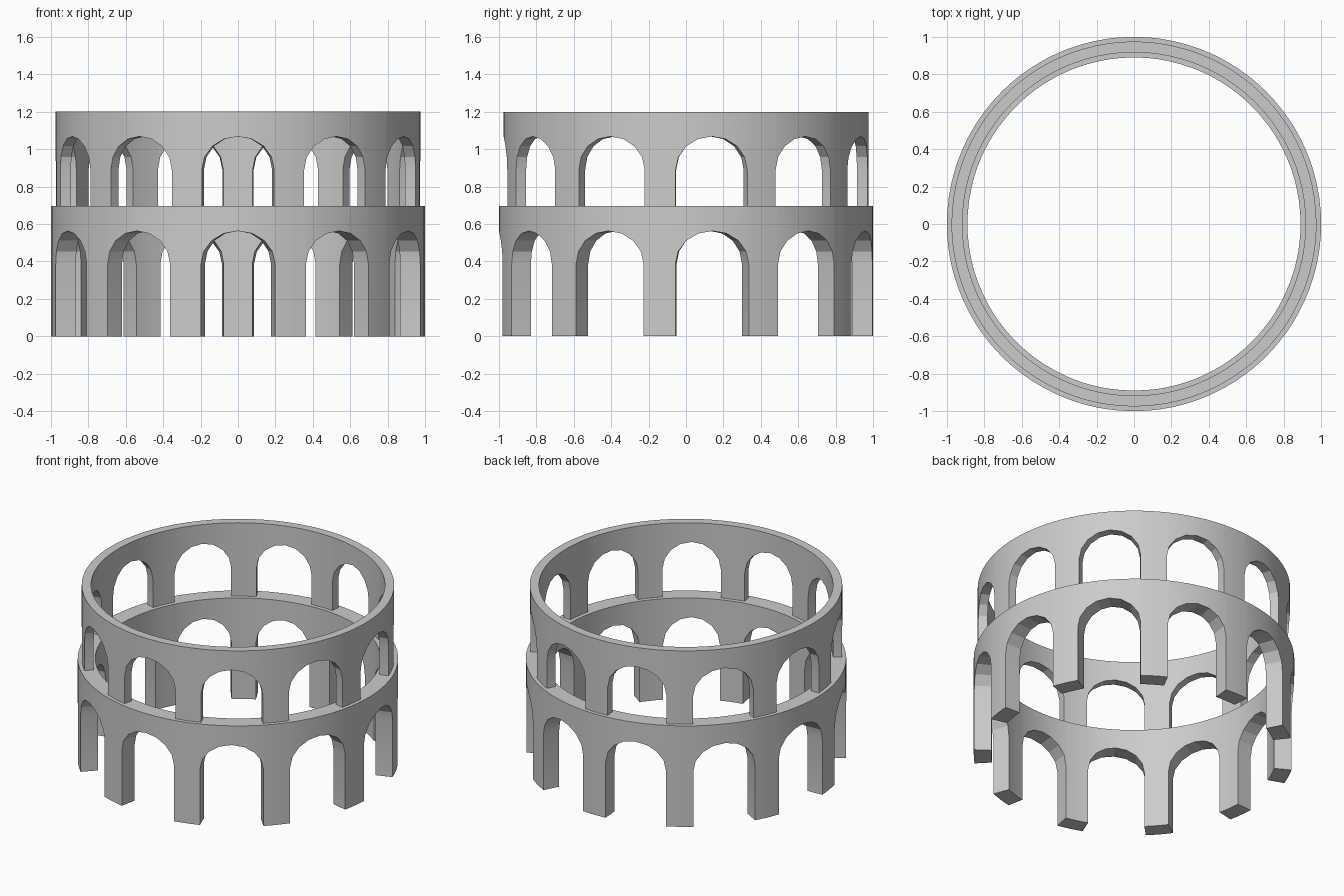
import bpy, bmesh
from math import sin, cos, pi, radians

if "Cube" in bpy.data.objects:
    bpy.data.objects.remove(bpy.data.objects["Cube"])

ARCHES = 11
PITCH = 2 * pi / ARCHES
HALF = PITCH / 2 * 0.7      # half the angular width of an opening
ARCH_SEGS = 8
PIER_SEGS = 3


def arcade(name, r_out, r_in, z0, z1, spring, crown):
    # Lower outline of the wall as (angle, height), running around the ring
    outline = []
    for k in range(ARCHES):
        c = -pi / 2 + k * PITCH
        outline.append((c - HALF, z0))
        for i in range(ARCH_SEGS + 1):
            t = pi - pi * i / ARCH_SEGS
            outline.append((c + HALF * cos(t), spring + (crown - spring) * sin(t)))
        for i in range(PIER_SEGS):
            outline.append((c + HALF + (PITCH - 2 * HALF) * i / PIER_SEGS, z0))
    outline.append((outline[0][0] + 2 * pi, z0))

    bm = bmesh.new()

    def face(*pts):
        bm.faces.new([bm.verts.new((r * cos(a), r * sin(a), z)) for r, a, z in pts])

    for (a, za), (b, zb) in zip(outline, outline[1:]):
        # Underside: pier foot, jamb or arch soffit
        face((r_in, a, za), (r_in, b, zb), (r_out, b, zb), (r_out, a, za))
        if abs(b - a) < 1e-6:
            continue
        # Outer wall, inner wall and top rim
        face((r_out, a, za), (r_out, b, zb), (r_out, b, z1), (r_out, a, z1))
        face((r_in, b, zb), (r_in, a, za), (r_in, a, z1), (r_in, b, z1))
        face((r_out, a, z1), (r_out, b, z1), (r_in, b, z1), (r_in, a, z1))
    bmesh.ops.remove_doubles(bm, verts=bm.verts[:], dist=1e-5)

    me = bpy.data.meshes.new(name)
    bm.to_mesh(me)
    bm.free()
    ob = bpy.data.objects.new(name, me)
    bpy.context.collection.objects.link(ob)
    # Round walls smooth, arch facets crisp
    bpy.ops.object.select_all(action='DESELECT')
    ob.select_set(True)
    bpy.context.view_layer.objects.active = ob
    bpy.ops.object.shade_smooth_by_angle(angle=radians(15))
    return ob


# Two stacked rings of arches, the upper one thinner
arcade("lower_arcade", 1.0, 0.89, 0.0, 0.695, 0.385, 0.563)
arcade("upper_arcade", 0.975, 0.917, 0.695, 1.2, 0.89, 1.068)
